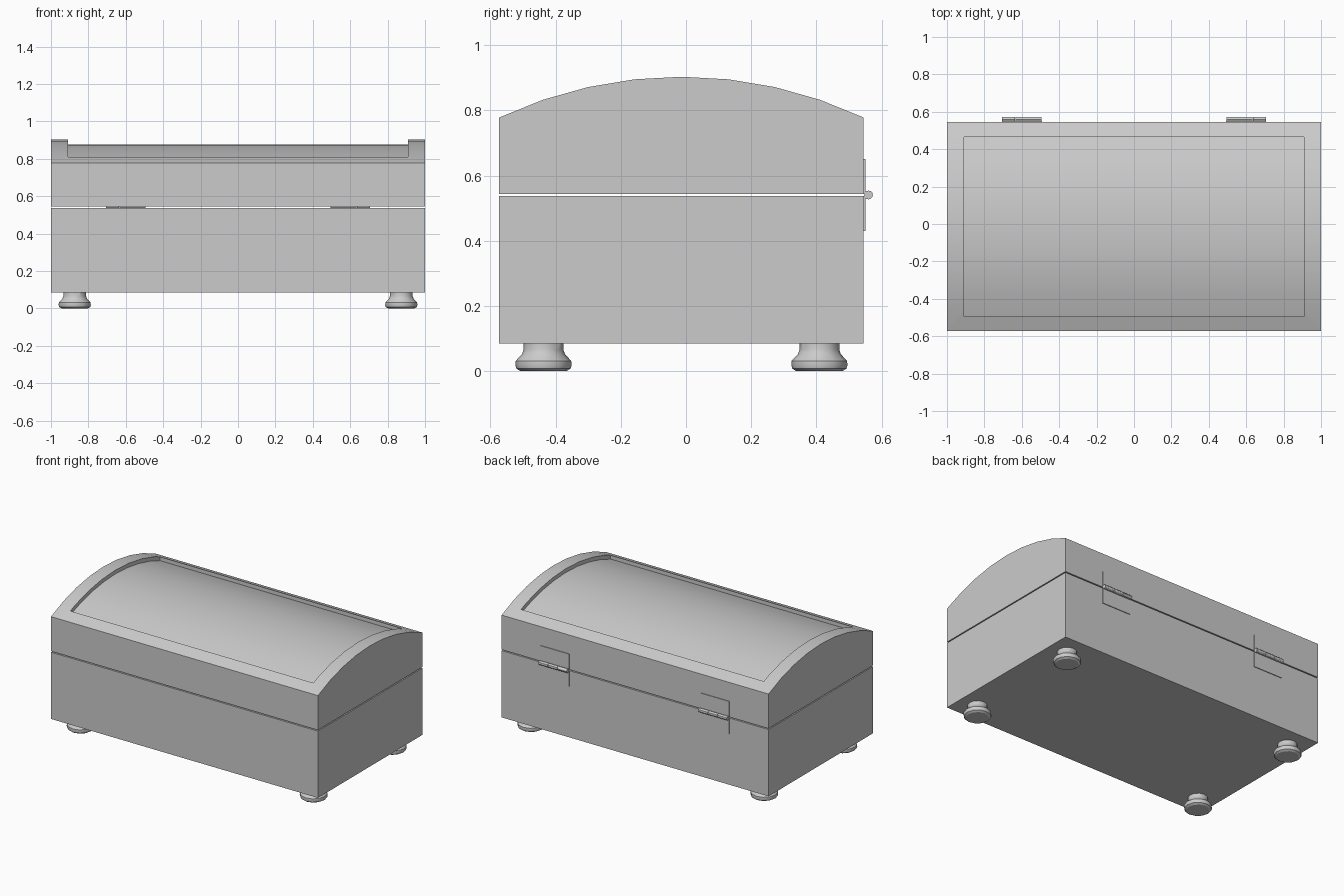
import bpy, bmesh, math

if "Cube" in bpy.data.objects:
    bpy.data.objects.remove(bpy.data.objects["Cube"])

YF, YB = -0.573, 0.545            # front and back faces
YC = (YF + YB) / 2
TOP, R = 0.903, 1.312             # lid crown height and arch radius


def new_object(name, bm):
    bmesh.ops.recalc_face_normals(bm, faces=bm.faces)
    me = bpy.data.meshes.new(name)
    bm.to_mesh(me)
    bm.free()
    ob = bpy.data.objects.new(name, me)
    bpy.context.collection.objects.link(ob)
    return ob


def activate(ob):
    bpy.ops.object.select_all(action='DESELECT')
    ob.select_set(True)
    bpy.context.view_layer.objects.active = ob


def smooth(ob):
    activate(ob)
    bpy.ops.object.shade_smooth_by_angle(angle=math.radians(30))


def prism(name, profile, x0, x1):
    """Extrude a (y, z) outline along x."""
    bm = bmesh.new()
    f = bm.faces.new([bm.verts.new((x0, y, z)) for y, z in profile])
    ext = bmesh.ops.extrude_face_region(bm, geom=[f])
    bmesh.ops.translate(bm, vec=(x1 - x0, 0, 0),
                        verts=[v for v in ext['geom'] if isinstance(v, bmesh.types.BMVert)])
    return new_object(name, bm)


def block(name, x0, x1, y0, y1, z0, z1):
    return prism(name, [(y0, z0), (y1, z0), (y1, z1), (y0, z1)], x0, x1)


def arc(half, drop, n=8):
    """Lid arch, lowered radially by drop, from back to front."""
    r = R - drop
    a = math.asin(half / r)
    return [(YC + r * math.sin(a - 2 * a * i / n),
             TOP - R + r * math.cos(a - 2 * a * i / n)) for i in range(n + 1)]


def cut(ob, cutter):
    m = ob.modifiers.new('cut', 'BOOLEAN')
    m.operation, m.solver, m.object = 'DIFFERENCE', 'EXACT', cutter
    activate(ob)
    bpy.ops.object.modifier_apply(modifier=m.name)
    bpy.data.objects.remove(cutter)


# Lower box, hollow inside
W = 0.085
base = block('box_base', -1, 1, YF, YB, 0.085, 0.537)
cut(base, block('base_cavity', -1 + W, 1 - W, YF + W, YB - W, 0.16, 0.7))

# Arched lid with a recessed top panel and a hollow underside
half = (YB - YF) / 2
lid = prism('lid', [(YF, 0.544), (YB, 0.544)] + arc(half, 0), -1, 1)
inner = half - 0.079
recess = arc(inner, 0.026)
cut(lid, prism('lid_recess', [(YC - inner, 1.1), (YC + inner, 1.1)] + recess, -0.91, 0.91))
cut(lid, prism('lid_cavity', [(YF + W, 0.4), (YB - W, 0.4)] + arc(half - W, 0.085),
               -1 + W, 1 - W))
smooth(lid)

# Turned feet
FOOT = [(0.07, 0), (0.083, 0.008), (0.086, 0.018), (0.085, 0.032),
        (0.066, 0.052), (0.061, 0.066), (0.061, 0.086)]


def foot(name, x, y, sides=12):
    bm = bmesh.new()
    rings = [[bm.verts.new((x + r * math.cos(2 * math.pi * i / sides),
                            y + r * math.sin(2 * math.pi * i / sides), z))
              for i in range(sides)] for r, z in FOOT]
    for a, b in zip(rings, rings[1:]):
        for i in range(sides):
            j = (i + 1) % sides
            bm.faces.new((a[i], a[j], b[j], b[i]))
    bm.faces.new(rings[0])
    bm.faces.new(rings[-1])
    smooth(new_object(name, bm))


for sx, side in ((-1, 'left'), (1, 'right')):
    foot(f'front_{side}_foot', sx * 0.873, -0.437)
    foot(f'back_{side}_foot', sx * 0.873, 0.409)

# Hinges: two thin leaves and a three-knuckle barrel each
ZH, HW = 0.5405, 0.107
for sx, side in ((-1, 'left'), (1, 'right')):
    x = sx * 0.6
    block(f'{side}_hinge_upper_leaf', x - HW, x + HW, YB - 0.002, YB + 0.005, 0.544, 0.651)
    block(f'{side}_hinge_lower_leaf', x - HW, x + HW, YB - 0.002, YB + 0.005, 0.43, 0.537)
    step = 2 * HW / 3
    for k in range(3):
        x0 = x - HW + k * step
        ring = [(0.5595 + 0.0135 * math.cos(i * math.pi / 6),
                 ZH + 0.0135 * math.sin(i * math.pi / 6)) for i in range(12)]
        smooth(prism(f'{side}_hinge_knuckle_{k + 1}', ring, x0 + 0.001, x0 + step - 0.001))
